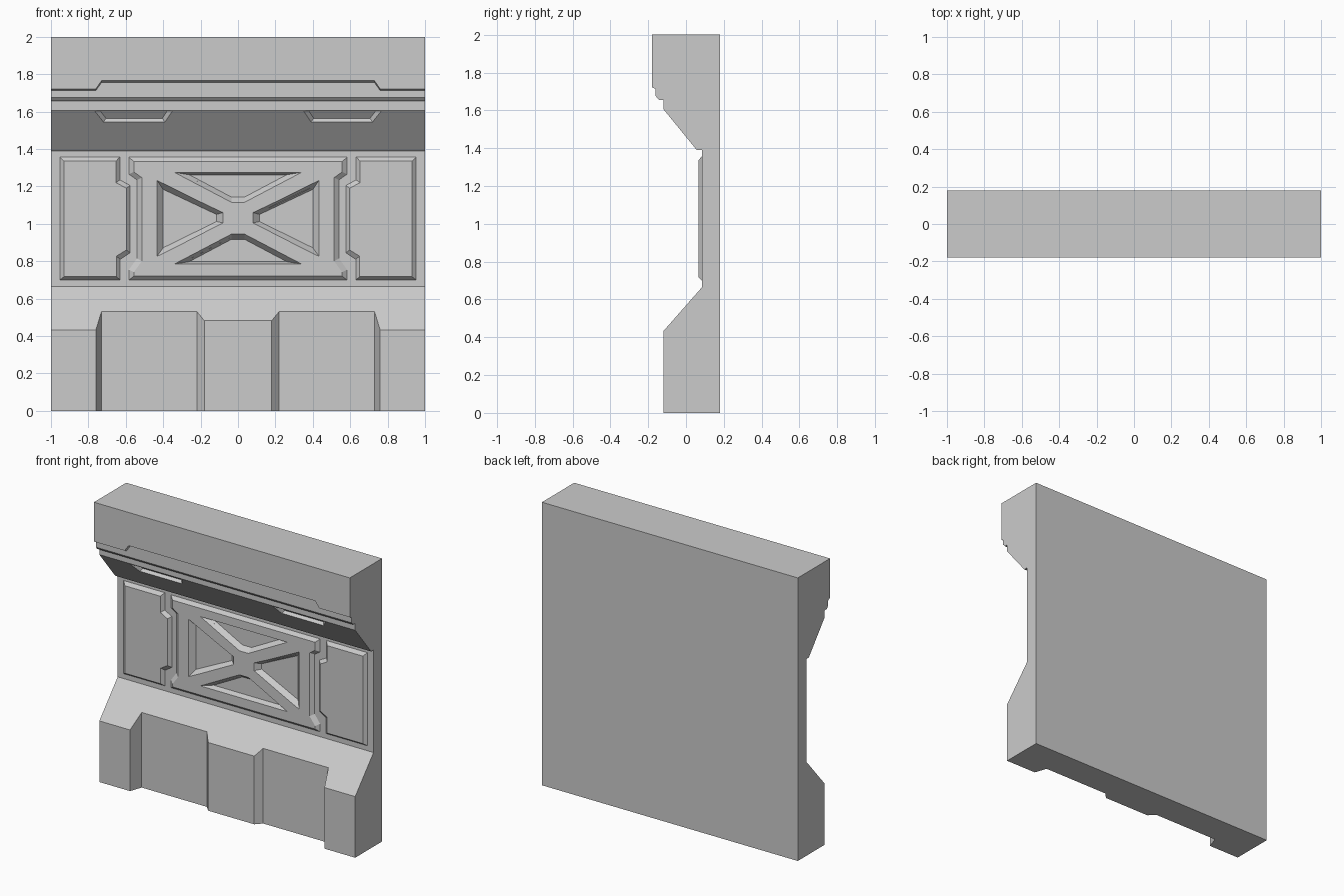
import bpy, bmesh

if "Cube" in bpy.data.objects:
    bpy.data.objects.remove(bpy.data.objects["Cube"])

WALL_Y, PANEL_Y, BACK_Y = 0.085, 0.065, 0.18


def make_object(name, rings):
    """Loft closed rings of equal length into a capped solid."""
    bm = bmesh.new()
    loops = [[bm.verts.new(p) for p in ring] for ring in rings]
    n = len(loops[0])
    for a, b in zip(loops, loops[1:]):
        for i in range(n):
            j = (i + 1) % n
            bm.faces.new((a[i], a[j], b[j], b[i]))
    bm.faces.new(loops[0])
    bm.faces.new(loops[-1])
    bmesh.ops.recalc_face_normals(bm, faces=bm.faces)
    mesh = bpy.data.meshes.new(name)
    bm.to_mesh(mesh)
    bm.free()
    obj = bpy.data.objects.new(name, mesh)
    bpy.context.collection.objects.link(obj)
    return obj


def mirrored(points, sx):
    return [(x * sx, z) for x, z in points]


def raised_panel(name, outer, inner):
    """Chamfered plate standing proud of the wall."""
    return make_object(name, [[(x, 0.13, z) for x, z in outer],
                              [(x, WALL_Y, z) for x, z in outer],
                              [(x, PANEL_Y, z) for x, z in inner]])


def recess_cutter(name, outer, inner, surface, depth):
    """Tapered cutter sunk into a surface given as y = surface(z)."""
    over = [(a + (a - c) * 0.5, b + (b - d) * 0.5)
            for (a, b), (c, d) in zip(outer, inner)]
    cutter = make_object(name, [
        [(x, surface(z) - depth * 0.5, z) for x, z in over],
        [(x, surface(z) + depth, z) for x, z in inner]])
    cutter.hide_render = True
    cutter.hide_set(True)
    return cutter


def cut(obj, cutters):
    for c in cutters:
        mod = obj.modifiers.new(c.name, 'BOOLEAN')
        mod.operation = 'DIFFERENCE'
        mod.solver = 'EXACT'
        mod.object = c


# Wall body: side profile swept along x; plinth depth and lip height vary
def section(x, front, lip):
    foot_z = 0.432 + (front + 0.12) * (0.665 - 0.432) / (WALL_Y + 0.12)
    profile = [(BACK_Y, 0), (front, 0), (front, foot_z), (WALL_Y, 0.665),
               (WALL_Y, 1.39), (0.057, 1.39), (-0.12, 1.607), (-0.12, 1.656),
               (-0.143, 1.656), (-0.16, 1.675), (-0.16, lip - 0.01),
               (-0.18, lip), (-0.18, 2), (BACK_Y, 2)]
    return [(x, y, z) for y, z in profile]


half = [(0.18, -0.076, 1.765), (0.22, -0.033, 1.765), (0.73, -0.033, 1.765),
        (0.76, -0.12, 1.722), (1.0, -0.12, 1.722)]
stations = [(-x, f, l) for x, f, l in reversed(half)] + half
wall = make_object("wall_body", [section(*s) for s in stations])

# Centre panel with notched sides
right_out = [(0.583, 0.70), (0.583, 0.755), (0.54, 0.815), (0.54, 1.235),
             (0.583, 1.265), (0.583, 1.356)]
right_in = [(0.557, 0.72), (0.557, 0.742), (0.514, 0.80), (0.514, 1.247),
            (0.557, 1.277), (0.557, 1.333)]
centre = raised_panel("centre_panel",
                      right_out + mirrored(right_out, -1)[::-1],
                      right_in + mirrored(right_in, -1)[::-1])

# Side panels with a tab toward the centre
side_out = [(0.953, 0.70), (0.953, 1.358), (0.632, 1.358), (0.632, 1.235),
            (0.577, 1.205), (0.577, 0.845), (0.63, 0.81), (0.63, 0.70)]
side_in = [(0.93, 0.717), (0.93, 1.335), (0.652, 1.335), (0.652, 1.22),
           (0.597, 1.19), (0.597, 0.86), (0.65, 0.827), (0.65, 0.717)]
for label, sx in (("left", -1), ("right", 1)):
    raised_panel(label + "_panel", mirrored(side_out, sx), mirrored(side_in, sx))

# Four wedge recesses leaving a raised cross brace
top_out = [(-0.34, 1.275), (0.34, 1.275), (0.035, 1.115), (-0.035, 1.115)]
top_in = [(-0.26, 1.262), (0.26, 1.262), (0.035, 1.143), (-0.035, 1.143)]
end_out = [(0.433, 1.232), (0.433, 0.826), (0.08, 1.005), (0.08, 1.06)]
end_in = [(0.40, 1.184), (0.40, 0.872), (0.115, 1.012), (0.115, 1.05)]
flip_z = lambda pts: [(x, 2.06 - z) for x, z in pts]
panel_face = lambda z: PANEL_Y
recesses = [
    recess_cutter("top_recess", top_out, top_in, panel_face, 0.035),
    recess_cutter("bottom_recess", flip_z(top_out), flip_z(top_in), panel_face, 0.035)]
for label, sx in (("left", -1), ("right", 1)):
    recesses.append(recess_cutter(label + "_recess", mirrored(end_out, sx),
                                  mirrored(end_in, sx), panel_face, 0.035))
cut(centre, recesses)

# Shallow slots in the sloped underside of the overhang
slope = lambda z: -0.12 + (1.607 - z) * (0.057 + 0.12) / (1.607 - 1.39)
slot_out = [(0.765, 1.602), (0.352, 1.602), (0.39, 1.545), (0.72, 1.545)]
slot_in = [(0.735, 1.602), (0.38, 1.602), (0.405, 1.563), (0.705, 1.563)]
slots = [recess_cutter(label + "_slot", mirrored(slot_out, sx),
                       mirrored(slot_in, sx), slope, 0.03)
         for label, sx in (("left", -1), ("right", 1))]
cut(wall, recesses + slots)
